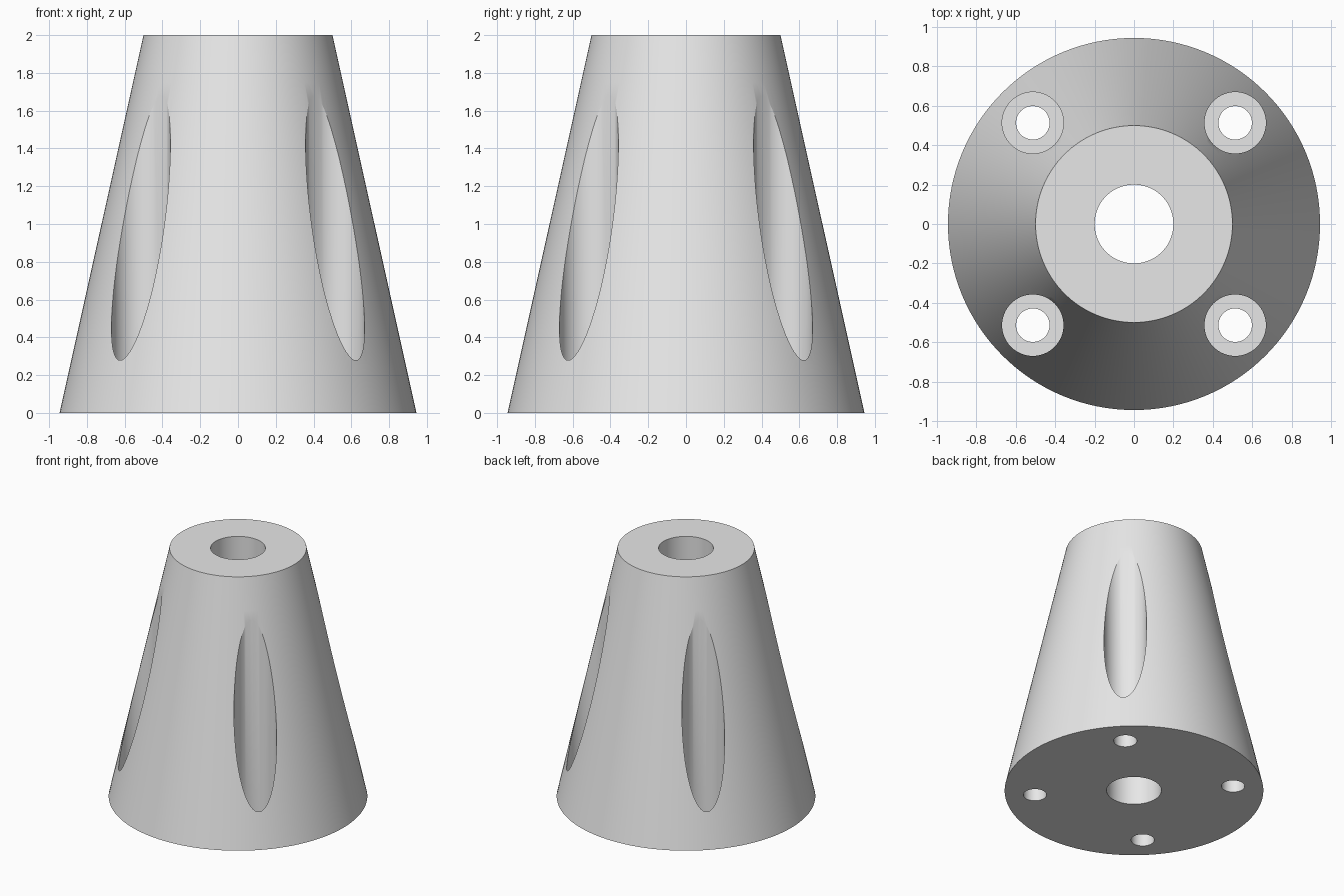
import bpy
import bmesh
import math

cube = bpy.data.objects.get("Cube")
if cube:
    bpy.data.objects.remove(cube, do_unlink=True)

HEIGHT, BASE_R, TOP_R, BORE_R = 2.0, 0.945, 0.5, 0.2
HOLE_OFFSET, DRILL_R, POCKET_R, POCKET_FLOOR = 0.514, 0.085, 0.156, 0.1
RINGS = 8

grey = bpy.data.materials.new("light_grey")
grey.use_nodes = True
grey.diffuse_color = (0.8, 0.8, 0.8, 1)
grey.node_tree.nodes["Principled BSDF"].inputs["Base Color"].default_value = (0.8, 0.8, 0.8, 1)


def lathe(bm, profile, segments, cx=0.0, cy=0.0):
    """Revolve a closed (radius, z) profile about a vertical axis."""
    rings = []
    for i in range(segments):
        a = 2 * math.pi * i / segments
        rings.append([bm.verts.new((cx + r * math.cos(a), cy + r * math.sin(a), z))
                      for r, z in profile])
    n = len(profile)
    for i in range(segments):
        a, b = rings[i], rings[(i + 1) % segments]
        for j in range(n):
            k = (j + 1) % n
            if profile[j][0] == 0 and profile[k][0] == 0:
                continue  # edge lying on the axis
            bm.faces.new((a[j], b[j], b[k], a[k]))


def make_object(name, bm):
    bmesh.ops.remove_doubles(bm, verts=bm.verts, dist=1e-5)
    bmesh.ops.recalc_face_normals(bm, faces=bm.faces)
    mesh = bpy.data.meshes.new(name)
    bm.to_mesh(mesh)
    bm.free()
    mesh.materials.append(grey)
    obj = bpy.data.objects.new(name, mesh)
    bpy.context.collection.objects.link(obj)
    return obj


# Tapered body with a central bore
side = [(BASE_R + (TOP_R - BASE_R) * i / RINGS, HEIGHT * i / RINGS) for i in range(RINGS + 1)]
bm = bmesh.new()
lathe(bm, side + [(BORE_R, HEIGHT), (BORE_R, 0)], 128)
body = make_object("tapered_body", bm)

# Four stepped cutters: a narrow drill hole below a wide pocket
stepped = [(0, -0.1), (DRILL_R, -0.1), (DRILL_R, POCKET_FLOOR),
           (POCKET_R, POCKET_FLOOR), (POCKET_R, HEIGHT + 0.2), (0, HEIGHT + 0.2)]
bm = bmesh.new()
for sx in (-1, 1):
    for sy in (-1, 1):
        lathe(bm, stepped, 64, sx * HOLE_OFFSET, sy * HOLE_OFFSET)
cutter = make_object("screw_hole_cutter", bm)
cutter.hide_render = True

# Cut the screw holes, then discard the helper
cut = body.modifiers.new("screw_holes", 'BOOLEAN')
cut.operation = 'DIFFERENCE'
cut.solver = 'EXACT'
cut.object = cutter
bpy.ops.object.select_all(action='DESELECT')
bpy.context.view_layer.objects.active = body
body.select_set(True)
bpy.ops.object.modifier_apply(modifier=cut.name)
bpy.data.objects.remove(cutter, do_unlink=True)

# Smooth round walls, crisp rims
bpy.ops.object.shade_smooth_by_angle(angle=math.radians(25))
